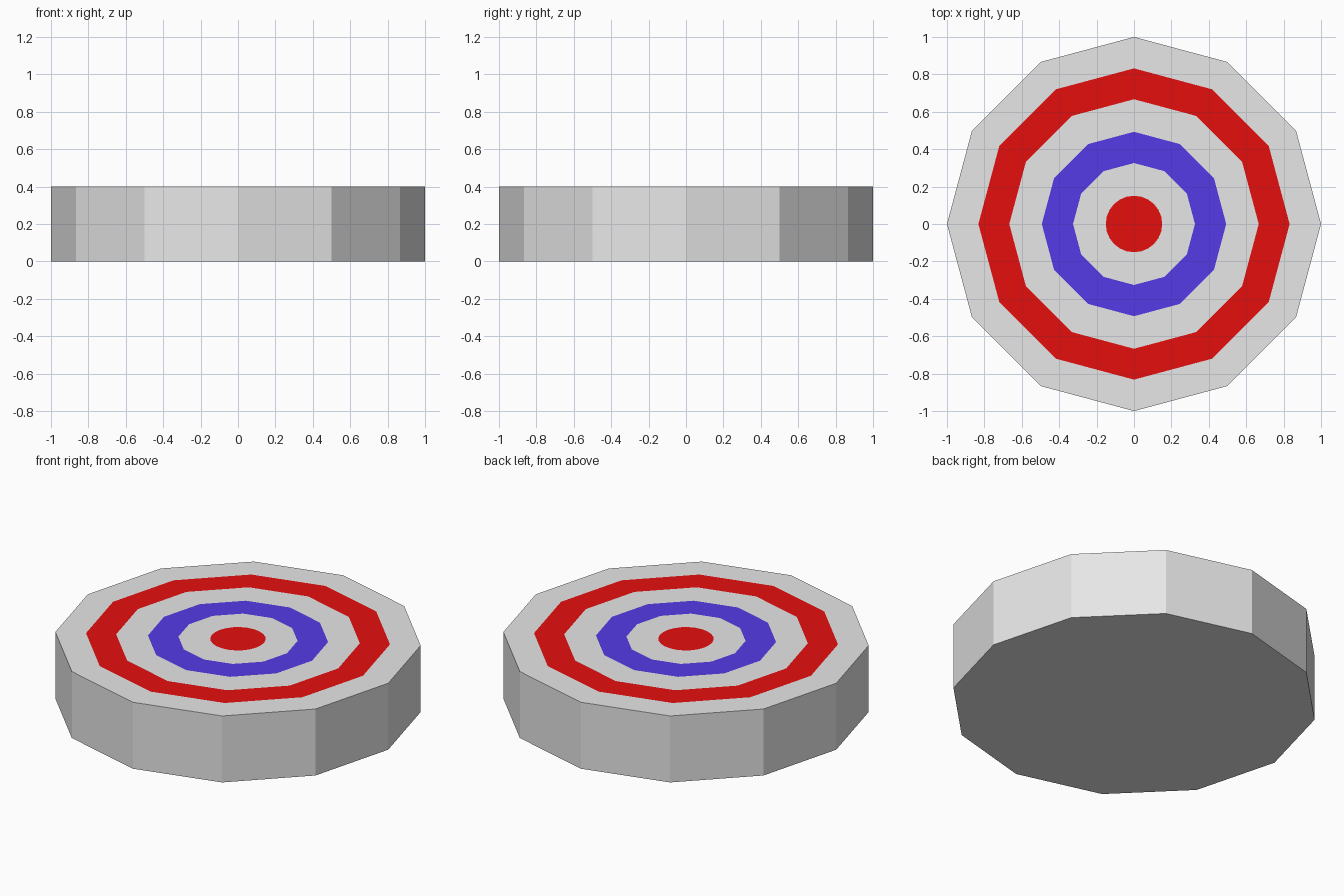
import bpy, bmesh, math

if "Cube" in bpy.data.objects:
    bpy.data.objects.remove(bpy.data.objects["Cube"])

SIDES, HEIGHT = 12, 0.4


def material(name, rgb):
    m = bpy.data.materials.new(name)
    m.diffuse_color = (*rgb, 1.0)
    m.use_nodes = True
    m.node_tree.nodes["Principled BSDF"].inputs["Base Color"].default_value = m.diffuse_color
    return m


white = material("white", (0.8, 0.8, 0.8))
red = material("red", (0.79, 0.0046, 0.0046))
blue = material("blue", (0.088, 0.043, 0.79))

mesh = bpy.data.meshes.new("target_disc")
disc = bpy.data.objects.new("target_disc", mesh)
bpy.context.collection.objects.link(disc)
for m in (white, red, blue):
    mesh.materials.append(m)

bm = bmesh.new()


def ring(radius, z, sides=SIDES):
    return [bm.verts.new((radius * math.cos(2 * math.pi * i / sides),
                          radius * math.sin(2 * math.pi * i / sides), z))
            for i in range(sides)]


def band(outer, inner, colour):
    # two sides of the inner ring may meet one side of the outer ring
    n, k = len(outer), len(inner) // len(outer)
    for i in range(n):
        j = (i + 1) % n
        inside = [inner[(i * k + s) % len(inner)] for s in range(k, -1, -1)]
        f = bm.faces.new([outer[i], outer[j]] + inside)
        f.material_index = colour


# underside and side walls
base = ring(1.0, 0)
bm.faces.new(base[::-1])
outer = ring(1.0, HEIGHT)
band(base, outer, 0)

# painted rings on the top: inner radius, colour
for radius, colour in ((0.832, 0), (0.667, 1), (0.493, 0), (0.326, 2)):
    inner = ring(radius, HEIGHT)
    band(outer, inner, colour)
    outer = inner

# bullseye
centre = ring(0.151, HEIGHT, SIDES * 2)
band(outer, centre, 0)
bm.faces.new(centre).material_index = 1

bmesh.ops.recalc_face_normals(bm, faces=bm.faces[:])
bm.to_mesh(mesh)
bm.free()
